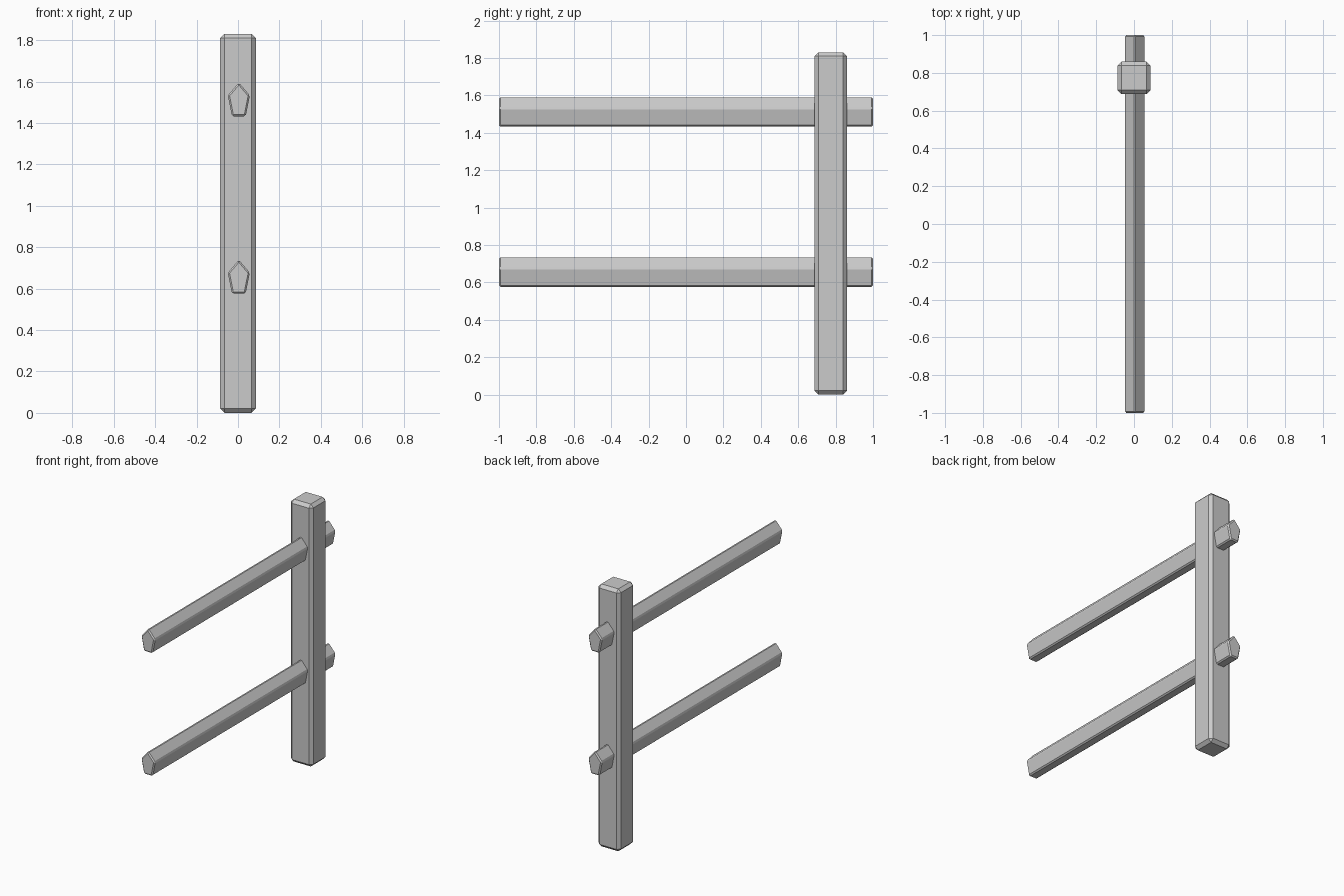
import bpy, bmesh
from math import pi
from mathutils import Matrix

if "Cube" in bpy.data.objects:
    bpy.data.objects.remove(bpy.data.objects["Cube"])


def add_part(name, bm, bevel):
    """Chamfer every edge of the part and put it in the scene."""
    bmesh.ops.recalc_face_normals(bm, faces=bm.faces)
    bmesh.ops.bevel(bm, geom=bm.edges[:], offset=bevel, offset_type='OFFSET',
                    segments=1, profile=0.5, affect='EDGES')
    mesh = bpy.data.meshes.new(name)
    bm.to_mesh(mesh)
    bm.free()
    obj = bpy.data.objects.new(name, mesh)
    bpy.context.collection.objects.link(obj)
    return obj


# Upright square post
POST_W, POST_H, POST_Y = 0.173, 1.83, 0.774
bm = bmesh.new()
bmesh.ops.create_cube(bm, size=1)
bmesh.ops.scale(bm, vec=(POST_W, POST_W, POST_H), verts=bm.verts)
bmesh.ops.translate(bm, vec=(0, POST_Y, POST_H / 2), verts=bm.verts)
add_part("post", bm, 0.021)

# Five-sided rails running along y, ridge pointing up
for name, z in (("lower_rail", 0.649), ("upper_rail", 1.505)):
    bm = bmesh.new()
    bmesh.ops.create_cone(bm, cap_ends=True, segments=5,
                          radius1=1, radius2=1, depth=2)
    bmesh.ops.rotate(bm, matrix=Matrix.Rotation(pi / 2, 3, 'X'), verts=bm.verts)
    # turn so that one corner points straight up
    top = max(bm.verts, key=lambda v: v.co.z)
    if abs(top.co.x) > 0.01:
        from math import atan2
        turn = atan2(top.co.x, top.co.z)
        bmesh.ops.rotate(bm, matrix=Matrix.Rotation(-turn, 3, 'Y'), verts=bm.verts)
    bmesh.ops.scale(bm, vec=(0.056, 1, 0.09), verts=bm.verts)
    bmesh.ops.translate(bm, vec=(0.004, 0, z), verts=bm.verts)
    add_part(name, bm, 0.008)
